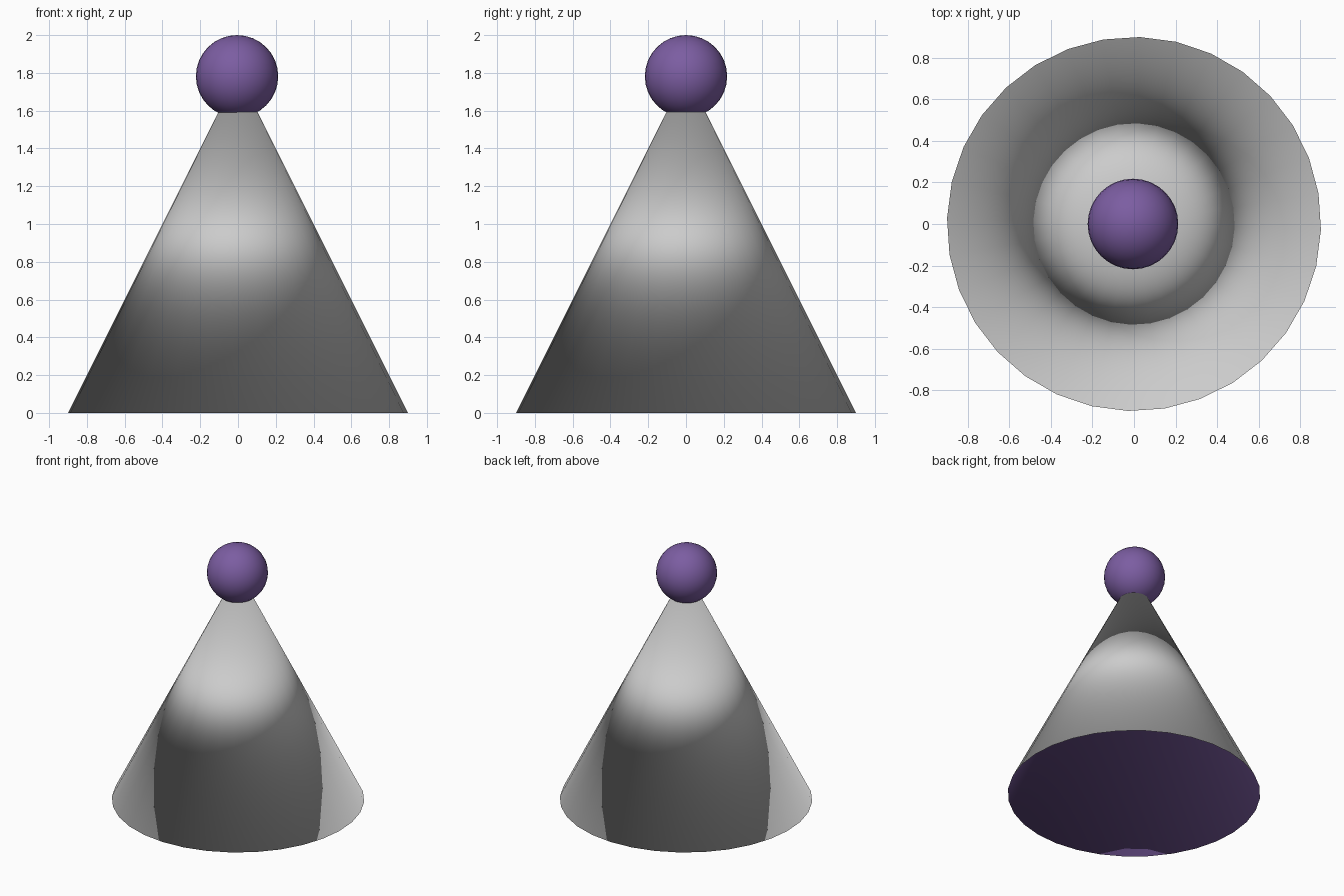
import bpy
import bmesh
import math

if "Cube" in bpy.data.objects:
    bpy.data.objects.remove(bpy.data.objects["Cube"])

purple = bpy.data.materials.new("purple")
purple.diffuse_color = (0.20, 0.11, 0.36, 1)
purple.use_nodes = True
purple.node_tree.nodes["Principled BSDF"].inputs["Base Color"].default_value = purple.diffuse_color
grey = bpy.data.materials.new("grey")
grey.diffuse_color = (0.6, 0.6, 0.6, 1)
grey.use_nodes = True
grey.node_tree.nodes["Principled BSDF"].inputs["Base Color"].default_value = grey.diffuse_color

SIDES, RADIUS, TIP, HOLLOW = 32, 0.9, 1.8, 1.6

# Cone body: grey outside, hollow purple inside, sharing one smooth rim
bm = bmesh.new()
turn = math.radians(-1.8)
rim = []
for i in range(SIDES):
    a = turn + math.tau * i / SIDES
    rim.append(bm.verts.new((RADIUS * math.cos(a), RADIUS * math.sin(a), 0)))
tip = bm.verts.new((0, 0, TIP))
inner_tip = bm.verts.new((0, 0, HOLLOW))
for a, b in zip(rim, rim[1:] + rim[:1]):
    bm.faces.new((a, b, tip))
    bm.faces.new((b, a, inner_tip)).material_index = 1
for face in bm.faces:
    face.smooth = True
mesh = bpy.data.meshes.new("cone_body")
bm.to_mesh(mesh)
bm.free()
mesh.materials.append(grey)
mesh.materials.append(purple)
cone = bpy.data.objects.new("cone_body", mesh)
bpy.context.collection.objects.link(cone)

# Ball on the tip
bpy.ops.mesh.primitive_uv_sphere_add(segments=32, ring_count=16, radius=0.218,
                                     location=(-0.005, 0, 1.782))
ball = bpy.context.object
ball.name = "top_ball"
ball.data.materials.append(purple)
bpy.ops.object.shade_smooth()
